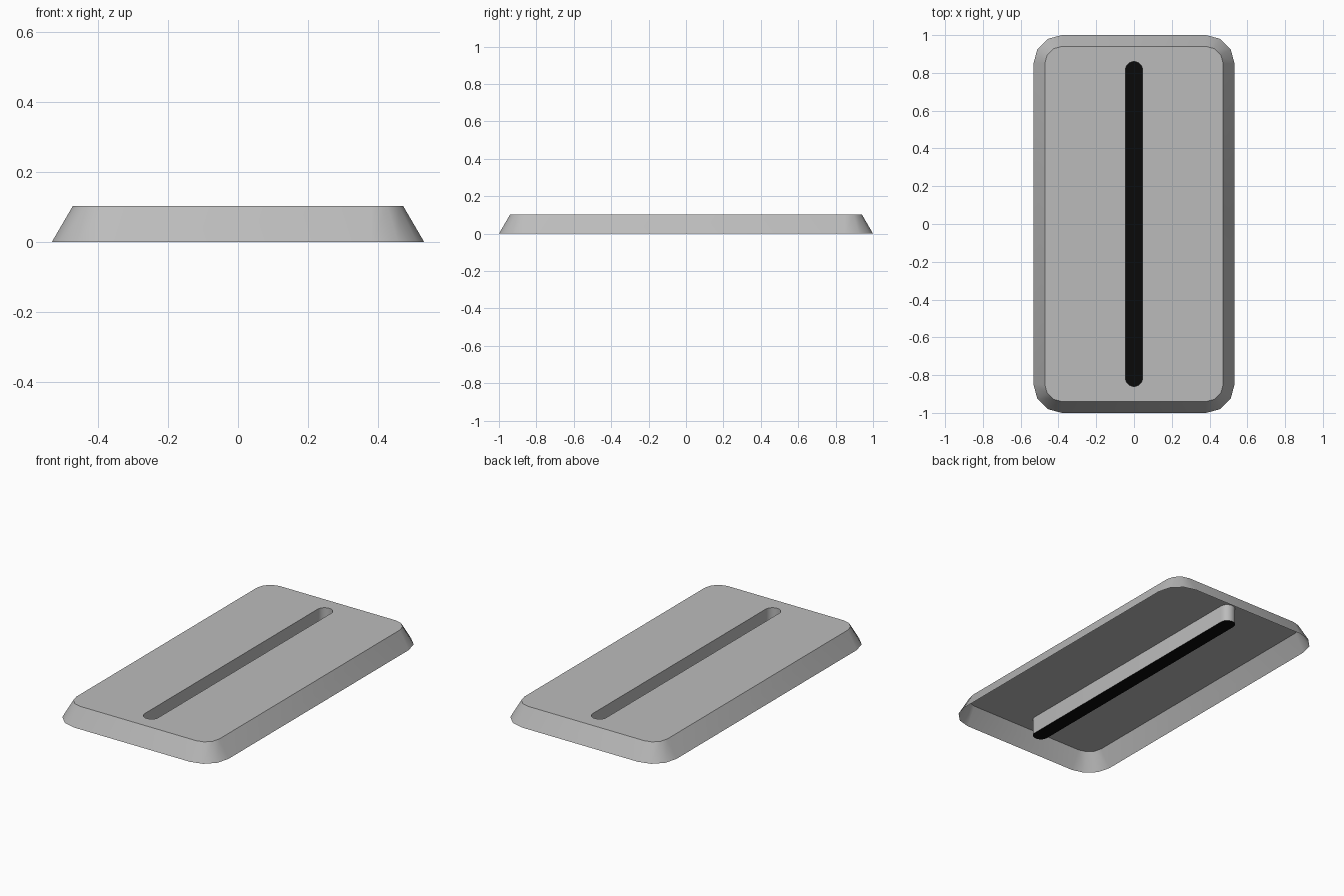
import bpy, bmesh
from math import sin, cos, pi

cube = bpy.data.objects.get("Cube")
if cube:
    bpy.data.objects.remove(cube, do_unlink=True)

HEIGHT = 0.103


def material(name, value):
    mat = bpy.data.materials.new(name)
    mat.use_nodes = True
    colour = (value, value, value, 1)
    mat.diffuse_color = colour
    mat.node_tree.nodes["Principled BSDF"].inputs["Base Color"].default_value = colour
    return mat


def outline(cx, cy, radius, steps):
    """Counter-clockwise rounded rectangle around four corner centres."""
    points = []
    for q, (sx, sy) in enumerate([(1, 1), (-1, 1), (-1, -1), (1, -1)]):
        for i in range(steps + 1):
            a = (q + i / steps) * pi / 2
            points.append((sx * cx + radius * cos(a), sy * cy + radius * sin(a)))
    return points


def ring(bm, points, z):
    return [bm.verts.new((x, y, z)) for x, y in points]


def loop_edges(bm, verts):
    pairs = zip(verts, verts[1:] + verts[:1])
    return [bm.edges.get(p) or bm.edges.new(p) for p in pairs]


def bridge(bm, lower, upper):
    n = len(lower)
    for i in range(n):
        j = (i + 1) % n
        bm.faces.new((lower[i], lower[j], upper[j], upper[i])).smooth = True


def finish(bm, name, mat):
    bmesh.ops.remove_doubles(bm, verts=bm.verts, dist=0.0001)
    mesh = bpy.data.meshes.new(name)
    bm.to_mesh(mesh)
    bm.free()
    mesh.materials.append(mat)
    obj = bpy.data.objects.new(name, mesh)
    bpy.context.collection.objects.link(obj)
    bpy.ops.object.select_all(action="DESELECT")
    obj.select_set(True)
    bpy.context.view_layer.objects.active = obj
    bpy.ops.object.shade_smooth_by_angle(angle=pi / 5)
    return obj


grey = material("light grey", 0.5)
black = material("black", 0.003)

slot = outline(0, 0.815, 0.045, 6)
# the slot ends are half circles, so drop the doubled points on the centre line
slot = [p for i, p in enumerate(slot) if i % 14 != 7]

# hollow cover: sloped skirt, flat top with a slot, slot walls reaching down
bm = bmesh.new()
base = ring(bm, outline(0.382, 0.85, 0.15, 3), 0)
rim = ring(bm, outline(0.382, 0.85, 0.09, 3), HEIGHT)
slot_top = ring(bm, slot, HEIGHT)
slot_base = ring(bm, slot, 0)
bridge(bm, base, rim)
bridge(bm, slot_top, slot_base)
edges = loop_edges(bm, rim) + loop_edges(bm, slot_top)
bmesh.ops.triangle_fill(bm, edges=edges, use_beauty=True, normal=(0, 0, 1))
finish(bm, "hollow_cover", grey)

# dark floor closing the slot
bm = bmesh.new()
bm.faces.new(ring(bm, slot, 0))
finish(bm, "slot_floor", black)
